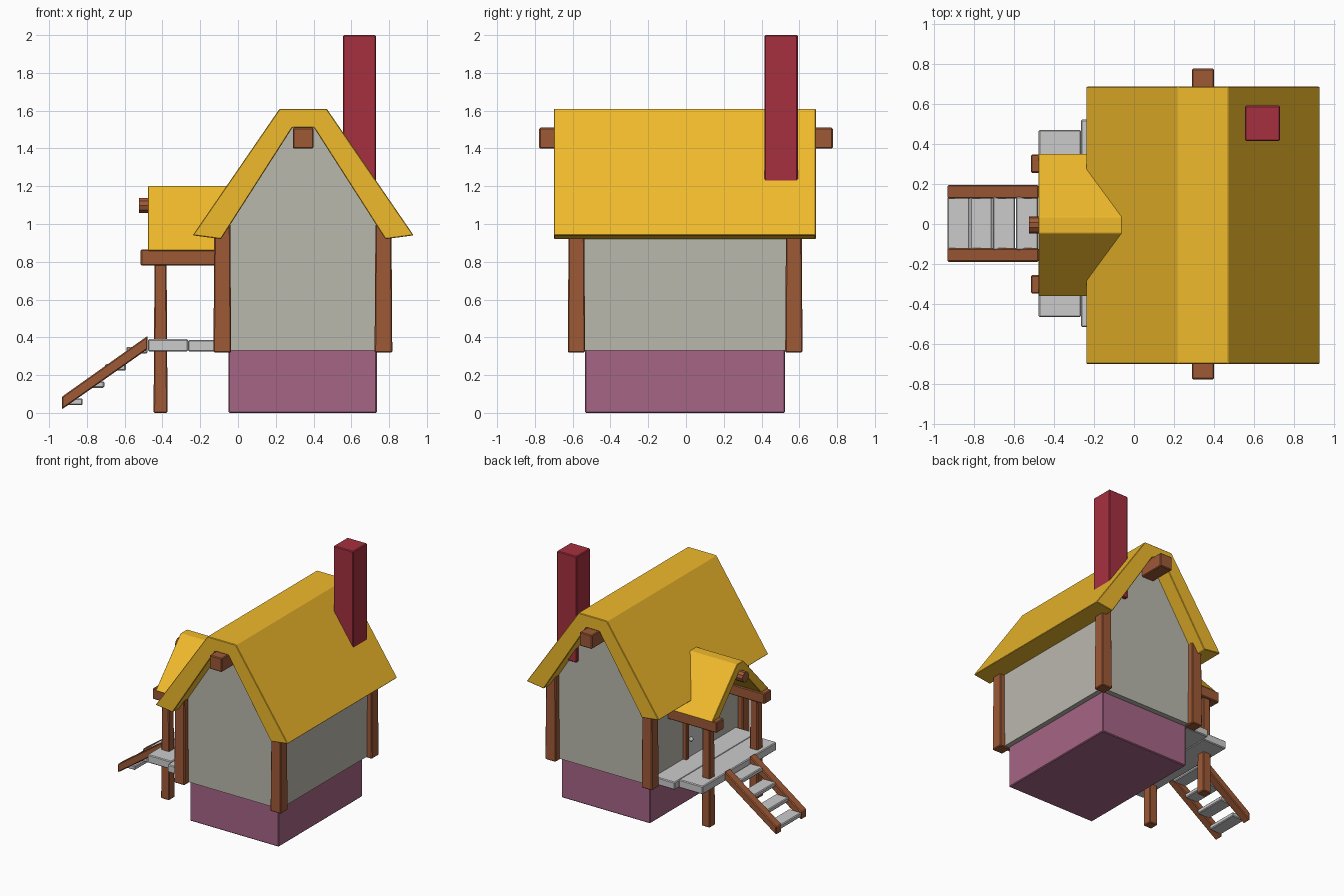
import bpy, bmesh
from math import pi
from mathutils import Vector

if "Cube" in bpy.data.objects:
    bpy.data.objects.remove(bpy.data.objects["Cube"])


def material(name, rgb):
    m = bpy.data.materials.new(name)
    m.diffuse_color = (*rgb, 1)
    m.use_nodes = True
    m.node_tree.nodes["Principled BSDF"].inputs["Base Color"].default_value = m.diffuse_color
    return m


WOOD = material("wood", (0.34, 0.10, 0.037))
THATCH = material("thatch", (0.87, 0.49, 0.025))
PLASTER = material("plaster", (0.49, 0.48, 0.42))
STONE = material("foundation", (0.38, 0.13, 0.235))
BRICK = material("brick", (0.38, 0.03, 0.05))


def finish(name, bm, mat, bevel):
    bmesh.ops.recalc_face_normals(bm, faces=bm.faces)
    me = bpy.data.meshes.new(name)
    bm.to_mesh(me)
    bm.free()
    ob = bpy.data.objects.new(name, me)
    bpy.context.collection.objects.link(ob)
    if mat:
        me.materials.append(mat)
    if bevel:
        mod = ob.modifiers.new("bevel", 'BEVEL')
        mod.width, mod.segments = bevel, 1
    return ob


def box(name, x, y, z, mat=None, bevel=0.006, taper=1.0):
    """Box from (min, max) ranges; taper scales the top."""
    bm = bmesh.new()
    bmesh.ops.create_cube(bm, size=1)
    for v in bm.verts:
        s = taper if v.co.z > 0 else 1
        v.co = Vector((sum(x) / 2 + v.co.x * s * (x[1] - x[0]),
                       sum(y) / 2 + v.co.y * s * (y[1] - y[0]),
                       sum(z) / 2 + v.co.z * (z[1] - z[0])))
    return finish(name, bm, mat, bevel)


def prism(name, profile, span, axis, mat, bevel=0.004):
    """Extrude a (horizontal, z) profile along the x or y axis."""
    bm = bmesh.new()
    if axis == 'y':
        pts = [(a, span[0], z) for a, z in profile]
        move = (0, span[1] - span[0], 0)
    else:
        pts = [(span[0], a, z) for a, z in profile]
        move = (span[1] - span[0], 0, 0)
    face = bm.faces.new([bm.verts.new(p) for p in pts])
    ext = bmesh.ops.extrude_face_region(bm, geom=[face], use_keep_orig=True)
    bmesh.ops.translate(bm, vec=move,
                        verts=[g for g in ext["geom"] if isinstance(g, bmesh.types.BMVert)])
    return finish(name, bm, mat, bevel)


def mirrored(half, centre):
    """Complete a half profile by reflecting it about a centre line."""
    return [(centre + a, z) for a, z in half] + [(centre - a, z) for a, z in reversed(half)]


CX, CY = 0.345, -0.005

# House: foundation, gabled walls, roof, ridge beam, chimney
box("foundation", (-0.05, 0.735), (-0.535, 0.525), (0, 0.34), STONE)
prism("walls", mirrored([(0.43, 0.33), (0.43, 0.96), (0.085, 1.53)], CX), (-0.575, 0.567), 'y', PLASTER, 0)
roof_half = [(0.057, 1.51), (0.435, 0.92), (0.585, 0.94), (0.125, 1.61)]
prism("main_roof", mirrored(roof_half, CX), (-0.70, 0.687), 'y', THATCH)
box("ridge_beam", (0.29, 0.40), (-0.777, 0.777), (1.40, 1.51), WOOD)
box("chimney", (0.555, 0.73), (0.415, 0.592), (1.15, 2.0), BRICK)

# Corner posts
for x in (-0.083, 0.77):
    for y in (-0.58, 0.571):
        box("corner_post", (x - 0.047, x + 0.047), (y - 0.046, y + 0.046), (0.32, 1.0), WOOD, taper=0.9)

# Porch deck planks
box("deck_outer", (-0.477, -0.265), (-0.465, 0.47), (0.325, 0.39))
box("deck_inner", (-0.265, -0.045), (-0.515, 0.522), (0.325, 0.386))

# Porch posts and beams
for y in (-0.302, 0.302):
    box("porch_post", (-0.447, -0.373), (y - 0.037, y + 0.037), (0, 0.80), WOOD, taper=0.86)
    box("porch_beam", (-0.515, -0.06), (y - 0.046, y + 0.046), (0.78, 0.865), WOOD)

# Porch roof and its round ridge log
porch_half = [(0.022, 1.125), (0.275, 0.85), (0.357, 0.86), (0.04, 1.20)]
prism("porch_roof", mirrored(porch_half, CY), (-0.477, -0.01), 'x', THATCH, 0.003)
bpy.ops.mesh.primitive_cylinder_add(vertices=10, radius=0.042, depth=0.52,
                                    location=(-0.265, CY, 1.098), rotation=(0, pi / 2, 0))
log = bpy.context.object
log.name = "porch_ridge_log"
log.data.materials.append(WOOD)

# Door with frame and knob
box("door", (-0.10, -0.08), (-0.125, 0.125), (0.38, 0.76))
for y in (-0.14, 0.14):
    box("door_jamb", (-0.115, -0.07), (y - 0.018, y + 0.018), (0.38, 0.76), WOOD)
box("door_lintel", (-0.115, -0.07), (-0.17, 0.17), (0.76, 0.80), WOOD)
bpy.ops.mesh.primitive_uv_sphere_add(segments=10, ring_count=6, radius=0.017, location=(-0.113, 0.095, 0.53))
bpy.context.object.name = "door_knob"

# Stairs: sloping rails and treads
rail = [(-0.933, 0.018), (-0.933, 0.085), (-0.478, 0.408), (-0.478, 0.338)]
for y in (-0.155, 0.161):
    prism("stair_rail", rail, (y - 0.034, y + 0.034), 'y', WOOD, 0.006)
for i in range(4):
    x, z = -0.933 + i * 0.114, 0.042 + i * 0.091
    box("stair_tread", (x, x + 0.111), (-0.13, 0.135), (z, z + 0.034))
